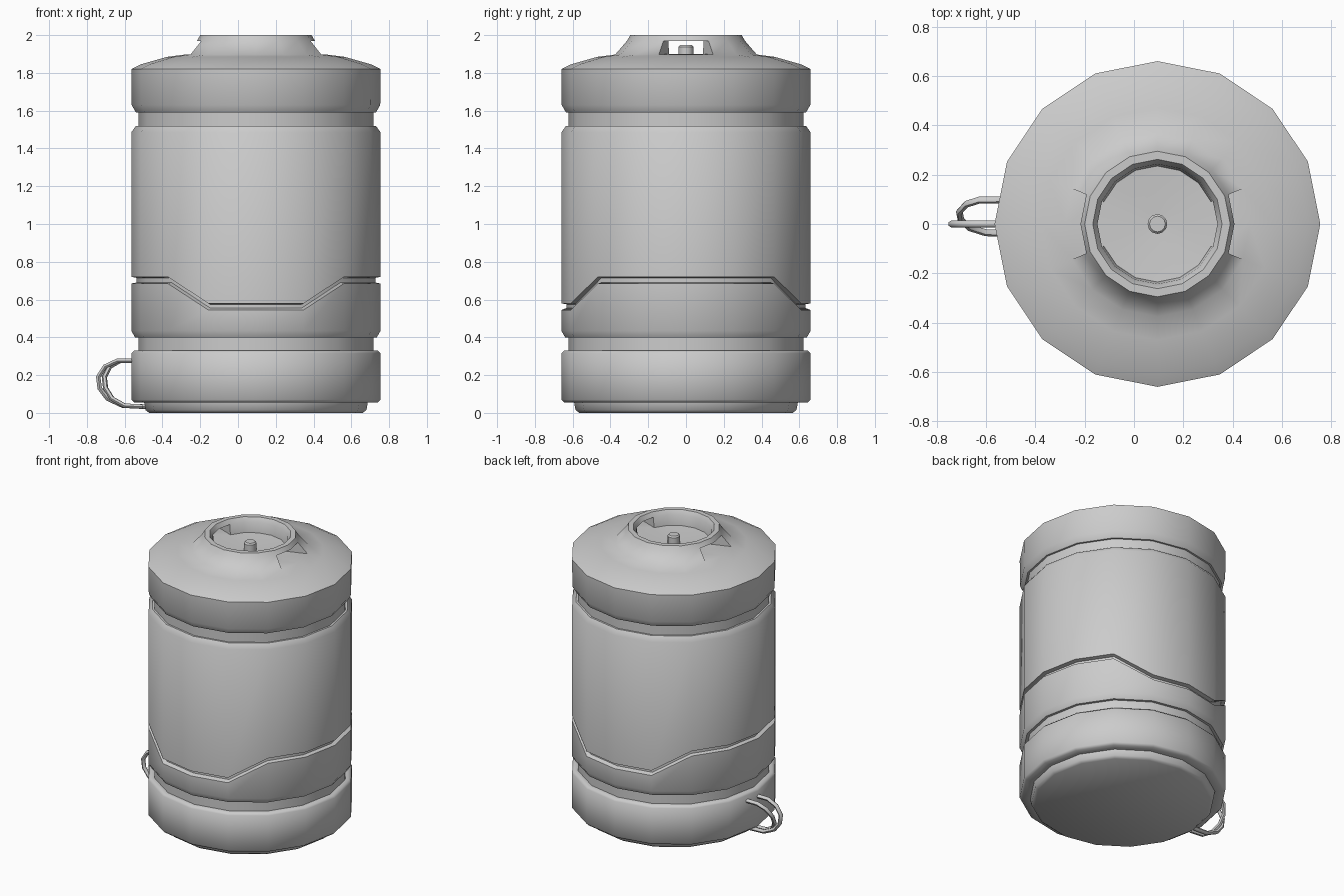
import bpy, bmesh, math

if "Cube" in bpy.data.objects:
    bpy.data.objects.remove(bpy.data.objects["Cube"])

N = 16          # sides of the canister
CX = 0.095      # canister axis


def finish(name, bm, angle=50):
    bmesh.ops.recalc_face_normals(bm, faces=bm.faces)
    me = bpy.data.meshes.new(name)
    bm.to_mesh(me)
    bm.free()
    ob = bpy.data.objects.new(name, me)
    bpy.context.collection.objects.link(ob)
    smooth(ob, angle)
    return ob


def smooth(ob, angle):
    bpy.ops.object.select_all(action='DESELECT')
    ob.select_set(True)
    bpy.context.view_layer.objects.active = ob
    bpy.ops.object.shade_smooth_by_angle(angle=math.radians(angle))


def lathe(bm, profile, n=N, skip=()):
    """Spin (radius, z[, z at front/back]) points; skip holds (row, column) faces left open."""
    rows = []
    for p in profile:
        ring = []
        for i in range(n):
            a = 2 * math.pi * i / n
            z = p[-1] if abs(math.sin(a)) > 0.9 else p[1]
            ring.append(bm.verts.new((CX + p[0] * math.cos(a), p[0] * math.sin(a), z)))
        rows.append(ring)
    for r in range(len(rows) - 1):
        for i in range(n):
            if (r, i) not in skip:
                j = (i + 1) % n
                bm.faces.new((rows[r][i], rows[r][j], rows[r + 1][j], rows[r + 1][i]))
    return rows


# Body: foot, base band, lower band with zigzag edge, main drum
bm = bmesh.new()
rows = lathe(bm, [
    (0.565, 0.005), (0.585, 0.015), (0.592, 0.055),
    (0.645, 0.055), (0.66, 0.07), (0.66, 0.315), (0.645, 0.33), (0.622, 0.33),
    (0.622, 0.40), (0.64, 0.40), (0.66, 0.435),
    (0.66, 0.685, 0.545), (0.632, 0.69, 0.555),
    (0.632, 0.715, 0.575), (0.66, 0.72, 0.58),
    (0.66, 1.485), (0.635, 1.52), (0.622, 1.52), (0.622, 1.56)])
bm.faces.new(rows[0])
for v in rows[0]:
    v.co.z = 0.0
finish("canister_body", bm)

# Cap: shoulder, raised collar with two side windows, recessed floor
bm = bmesh.new()
A, B, D, E = 7, 8, 11, 12       # outer bottom/top and inner top/bottom rows of the windows
windows = ((N - 1, 0, 1), (N // 2 - 1, N // 2, N // 2 + 1))
skip = {(r, c) for w in windows for c in w[:2] for r in (A, D)}
rows = lathe(bm, [
    (0.622, 1.56), (0.622, 1.59), (0.635, 1.59), (0.658, 1.63), (0.66, 1.82),
    (0.61, 1.845), (0.47, 1.885), (0.375, 1.897),
    (0.312, 1.97), (0.295, 2.0), (0.262, 2.0),
    (0.243, 1.97), (0.235, 1.90), (0.03, 1.885)], skip=skip)
bm.faces.new(rows[-1])
for l, m, r in windows:
    outer = [rows[B][l], rows[B][m], rows[B][r], rows[A][r], rows[A][m], rows[A][l]]
    inner = [rows[D][l], rows[D][m], rows[D][r], rows[E][r], rows[E][m], rows[E][l]]
    for k in range(6):
        q = (k + 1) % 6
        bm.faces.new((outer[k], outer[q], inner[q], inner[k]))
finish("cap_with_collar", bm)

# Valve knob in the recess
bm = bmesh.new()
rows = lathe(bm, [(0.04, 1.88), (0.04, 1.938), (0.032, 1.947)], n=12)
bm.faces.new(rows[-1])
finish("valve_knob", bm, 40)


# Two wire loops on the left side
def wire_loop(name, points):
    cu = bpy.data.curves.new(name, 'CURVE')
    cu.dimensions = '3D'
    cu.bevel_depth = 0.014
    cu.bevel_resolution = 1
    sp = cu.splines.new('POLY')
    sp.points.add(len(points) - 1)
    for p, co in zip(sp.points, points):
        p.co = (*co, 1)
    ob = bpy.data.objects.new(name, cu)
    bpy.context.collection.objects.link(ob)
    bpy.ops.object.select_all(action='DESELECT')
    ob.select_set(True)
    bpy.context.view_layer.objects.active = ob
    bpy.ops.object.convert(target='MESH')
    smooth(bpy.context.view_layer.objects.active, 60)


side = [(-0.54, 0.275), (-0.64, 0.275), (-0.705, 0.245), (-0.74, 0.19),
        (-0.732, 0.13), (-0.69, 0.075), (-0.61, 0.038), (-0.49, 0.033)]
wire_loop("straight_loop", [(x, 0.0, z) for x, z in side])
wire_loop("tilted_loop", [(-0.56 + (x + 0.56) * 0.82, 0.03 + (z - 0.155) * 0.56, z)
                          for x, z in side])
